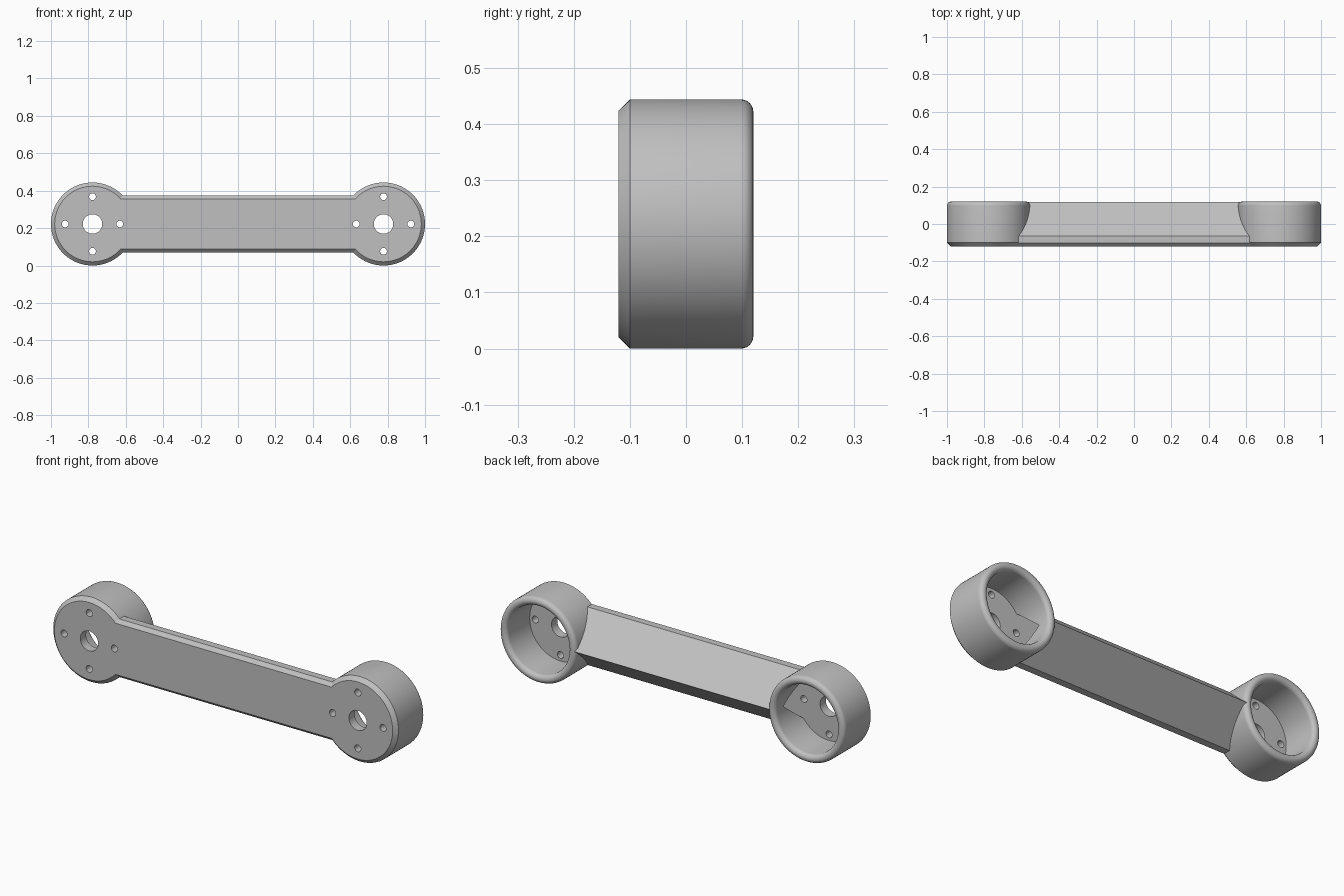
import bpy, bmesh
from math import sin, cos, pi, radians

old = bpy.data.objects.get("Cube")
if old:
    bpy.data.objects.remove(old, do_unlink=True)

R, WALL, DEPTH = 0.222, 0.044, 0.12      # cup radius, wall, half depth
CX, CZ = 1 - R, R                        # joint centre
FLOOR = -0.072                           # inner floor of the cups
CHAMFER, ROUND = 0.02, WALL / 2

grey = bpy.data.materials.new("light_grey")
grey.use_nodes = True
grey.diffuse_color = (0.53, 0.53, 0.53, 1)
grey.node_tree.nodes["Principled BSDF"].inputs["Base Color"].default_value = grey.diffuse_color


def loft(name, rings):
    """Closed solid through a list of equal-length point rings."""
    bm = bmesh.new()
    loops = [[bm.verts.new(p) for p in ring] for ring in rings]
    n = len(loops[0])
    for a, b in zip(loops, loops[1:]):
        for i in range(n):
            j = (i + 1) % n
            bm.faces.new((a[i], a[j], b[j], b[i]))
    bm.faces.new(loops[0])
    bm.faces.new(loops[-1])
    bmesh.ops.recalc_face_normals(bm, faces=bm.faces)
    mesh = bpy.data.meshes.new(name)
    bm.to_mesh(mesh)
    bm.free()
    mesh.materials.append(grey)
    obj = bpy.data.objects.new(name, mesh)
    bpy.context.collection.objects.link(obj)
    return obj


def lathe(name, profile, cx, cz=CZ, segments=96):
    """Solid of revolution about the y direction; profile is (radius, y)."""
    angles = [2 * pi * i / segments for i in range(segments)]
    return loft(name, [[(cx + r * cos(a), y, cz + r * sin(a)) for a in angles]
                       for r, y in profile])


def prism(name, section, half_length):
    """Section of (y, height from the axis) run along x."""
    return loft(name, [[(x, y, CZ + h) for y, h in section]
                       for x in (-half_length, half_length)])


def combine(target, tool, operation):
    mod = target.modifiers.new("combine", "BOOLEAN")
    mod.operation, mod.solver, mod.object = operation, "EXACT", tool
    bpy.context.view_layer.objects.active = target
    bpy.ops.object.modifier_apply(modifier=mod.name)
    bpy.data.objects.remove(tool, do_unlink=True)


# Link bar: chamfered slab with a triangular ridge at the back
upper = [(-DEPTH, 0.134), (-0.102, 0.152), (-0.064, 0.152)]
section = upper + [(0.117, 0)] + [(y, -h) for y, h in reversed(upper)]
link = prism("link_arm", section, 0.70)

# Joint cups: chamfered front rim, rounded back rim
steps = [i * pi / 12 for i in range(7)]
cup = [(R - CHAMFER, -DEPTH), (R, -DEPTH + CHAMFER)]
cup += [(R - ROUND + ROUND * cos(a), DEPTH - ROUND + ROUND * sin(a)) for a in steps]

# Bore that leaves a fully rounded lip
inner = R - WALL
bore = [(inner, FLOOR)]
bore += [(inner + ROUND - ROUND * cos(a), DEPTH - ROUND + ROUND * sin(a)) for a in steps]
bore += [(inner + ROUND, DEPTH + 0.05)]

for side in (-1, 1):
    combine(link, lathe("cup", cup, side * CX), "UNION")
for side in (-1, 1):
    combine(link, lathe("bore", bore, side * CX), "DIFFERENCE")

# Cable channel through the bar, following the ridge
channel = [(FLOOR, 0.10), (0.05, 0), (FLOOR, -0.10)]
combine(link, prism("channel", channel, 0.66), "DIFFERENCE")

# Shaft hole and four screw holes in each joint plate
for side in (-1, 1):
    holes = [(0, 0, 0.052)]
    holes += [(0.146 * dx, 0.146 * dz, 0.018) for dx, dz in ((1, 0), (-1, 0), (0, 1), (0, -1))]
    for dx, dz, r in holes:
        drill = lathe("drill", [(r, -0.2), (r, FLOOR + 0.01)], side * CX + dx, CZ + dz, 32)
        combine(link, drill, "DIFFERENCE")

# Smooth round surfaces, sharp edges kept
bpy.ops.object.select_all(action="DESELECT")
link.select_set(True)
bpy.context.view_layer.objects.active = link
bpy.ops.object.shade_smooth_by_angle(angle=radians(25))
